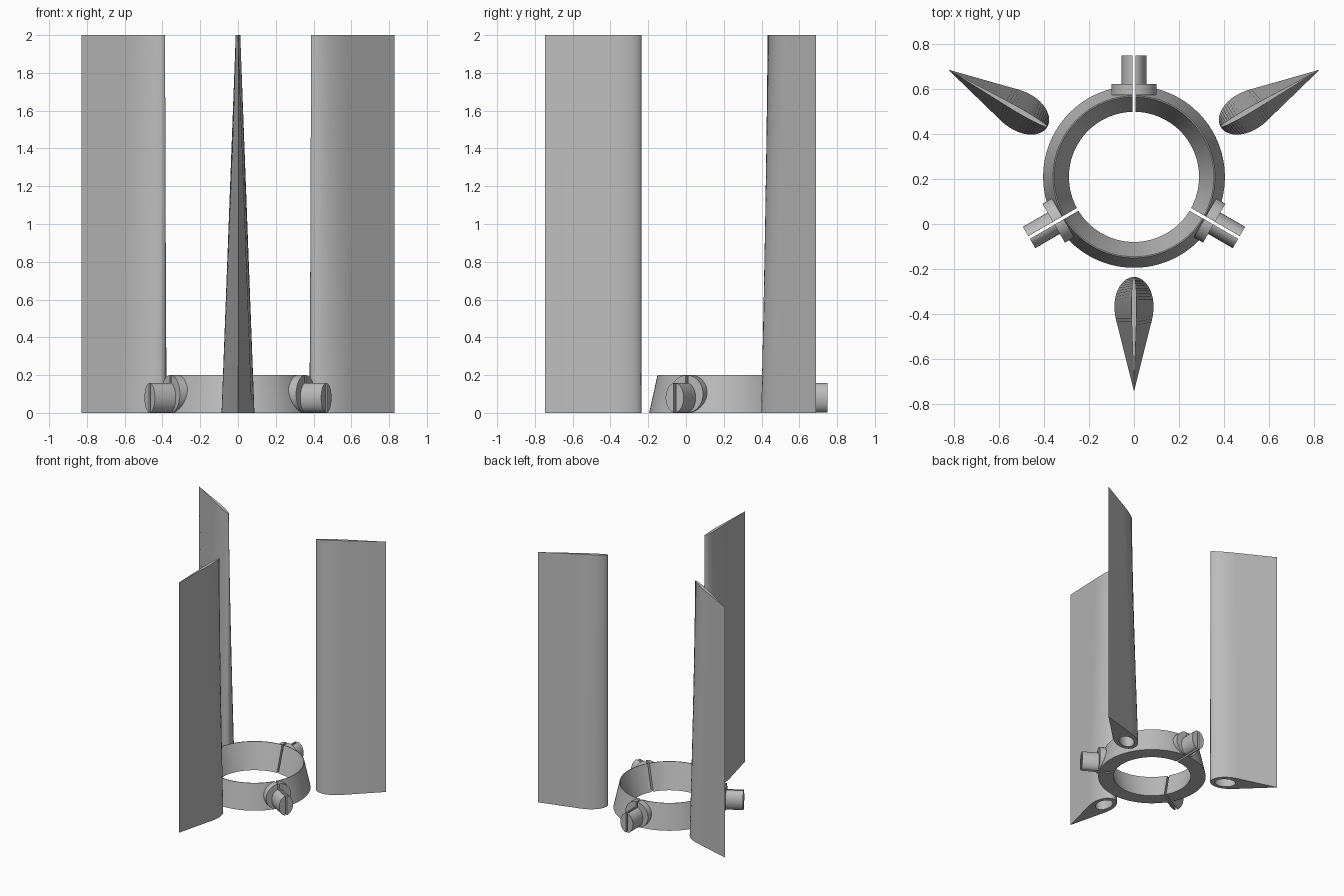
import bpy, bmesh, math
from mathutils import Matrix, Vector

if "Cube" in bpy.data.objects:
    bpy.data.objects.remove(bpy.data.objects["Cube"], do_unlink=True)

grey = bpy.data.materials.new("plain_grey")
grey.use_nodes = True
grey.diffuse_color = (0.5, 0.5, 0.5, 1)
grey.node_tree.nodes["Principled BSDF"].inputs["Base Color"].default_value = (0.5, 0.5, 0.5, 1)

AXIS = Matrix.Translation((0, 0.21, 0))  # centre line of the ring


def place(angle):
    """Turn a part built along +x to a direction around the ring."""
    return AXIS @ Matrix.Rotation(math.radians(angle), 4, 'Z')


def loft(name, rings, matrix=AXIS, closed=False):
    """Skin a list of cross-sections; cap the ends unless it closes on itself."""
    bm = bmesh.new()
    rows = [[bm.verts.new(p) for p in ring] for ring in rings]
    n = len(rows[0])
    for k in range(len(rows) if closed else len(rows) - 1):
        a, b = rows[k], rows[(k + 1) % len(rows)]
        for i in range(n):
            j = (i + 1) % n
            bm.faces.new((a[i], a[j], b[j], b[i]))
    if not closed:
        bm.faces.new(rows[0])
        bm.faces.new(rows[-1])
    bmesh.ops.recalc_face_normals(bm, faces=bm.faces)
    mesh = bpy.data.meshes.new(name)
    bm.to_mesh(mesh)
    bm.free()
    mesh.transform(matrix)
    mesh.materials.append(grey)
    obj = bpy.data.objects.new(name, mesh)
    bpy.context.collection.objects.link(obj)
    return obj


def ellipse(rx, ry, n=48):
    return [(rx * math.cos(t), ry * math.sin(t))
            for t in (2 * math.pi * i / n for i in range(n))]


def select(obj):
    bpy.ops.object.select_all(action='DESELECT')
    obj.select_set(True)
    bpy.context.view_layer.objects.active = obj


def cut(obj, cutter):
    mod = obj.modifiers.new("cut", 'BOOLEAN')
    mod.operation, mod.solver, mod.object = 'DIFFERENCE', 'EXACT', cutter
    select(obj)
    bpy.ops.object.modifier_apply(modifier=mod.name)


def smooth(obj):
    select(obj)
    bpy.ops.object.shade_smooth_by_angle(angle=math.radians(25))


def slot_cutter(angle):
    w = 0.007
    box = [[(r, s * w, z) for s, z in ((-1, -0.1), (1, -0.1), (1, 0.3), (-1, 0.3))]
           for r in (0.2, 0.65)]
    return loft("slot_cutter", box, place(angle))


# Fin: teardrop section with a round nose towards the ring, thinning upwards
def fin_section(z, thickness):
    chord, widest, blend = 0.51, 0.13, 0.215
    half = []
    for i in range(1, 15):
        t = math.pi / 2 * i / 14
        half.append((widest * (1 - math.cos(t)), math.sin(t)))
    for i in range(1, 7):
        u = i / 6
        half.append((widest + (blend - widest) * u, 1 - 0.15 * u * u))
    outline = [(0, 0)] + half + [(chord, 0)] + [(s, -w) for s, w in reversed(half)]
    return [(0.446 + s, w * thickness, z) for s, w in outline]


for name, angle in (("front_fin", 270), ("left_fin", 30), ("right_fin", 150)):
    fin = loft(name, [fin_section(0, 0.087), fin_section(2, 0.012)], place(angle))
    socket = [[(0.56 + x, y, z) for x, y in ellipse(0.078, 0.055)] for z in (-0.1, 0.16)]
    cutter = loft("socket_cutter", socket, place(angle))
    cut(fin, cutter)
    bpy.data.objects.remove(cutter, do_unlink=True)
    smooth(fin)

# Ring: wedge section, flat underneath, meeting in a thin rim on top
profile = ((0.29, 0), (0.405, 0), (0.361, 0.2), (0.356, 0.2))
turns = [[(r * c, r * s, z) for r, z in profile] for c, s in ellipse(1, 1, 96)]
ring = loft("ring", turns, closed=True)

# Mounts: elliptical collar and split peg between the fins
for side, angle in (("back", 90), ("right", 210), ("left", 330)):
    cutter = slot_cutter(angle)
    cut(ring, cutter)
    for part, r0, r1, rx, rz, zc in (("collar", 0.365, 0.413, 0.1, 0.1, 0.1),
                                     ("peg", 0.37, 0.54, 0.055, 0.078, 0.08)):
        body = [[(r, x, zc + z) for x, z in ellipse(rx, rz)] for r in (r0, r1)]
        obj = loft(side + "_" + part, body, place(angle))
        cut(obj, cutter)
        smooth(obj)
    bpy.data.objects.remove(cutter, do_unlink=True)
smooth(ring)
